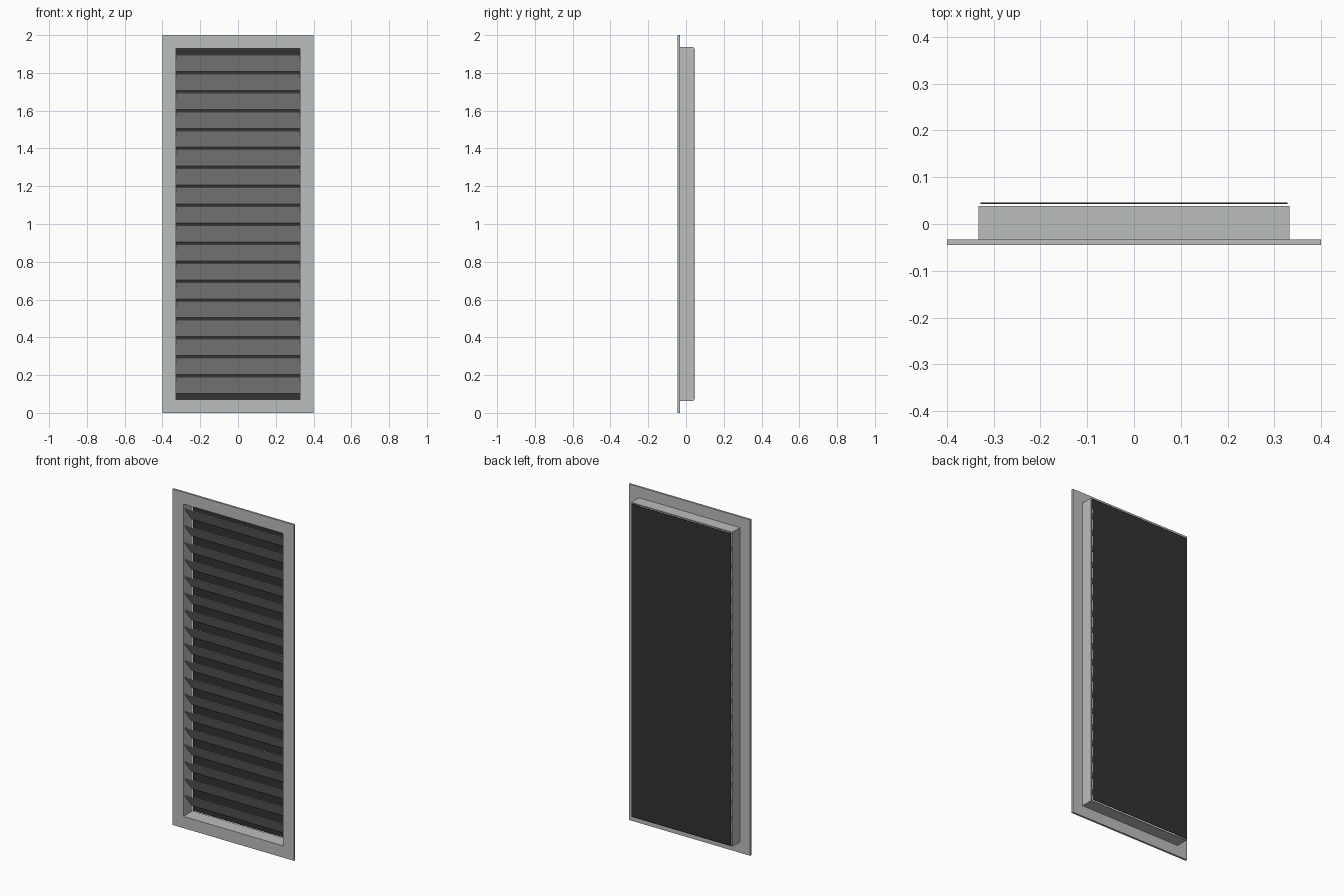
import bpy, bmesh
from math import radians
from mathutils import Matrix, Vector

cube = bpy.data.objects.get("Cube")
if cube:
    bpy.data.objects.remove(cube, do_unlink=True)


def make_material(name, color):
    mat = bpy.data.materials.new(name)
    mat.use_nodes = True
    mat.diffuse_color = color
    bsdf = next(n for n in mat.node_tree.nodes if n.type == 'BSDF_PRINCIPLED')
    bsdf.inputs["Base Color"].default_value = color
    return mat


metal = make_material("light grey metal", (0.5, 0.52, 0.51, 1))
mesh_dark = make_material("dark screen", (0.032, 0.032, 0.032, 1))


def add_object(name, bm, mat):
    bmesh.ops.recalc_face_normals(bm, faces=bm.faces)
    mesh = bpy.data.meshes.new(name)
    bm.to_mesh(mesh)
    bm.free()
    mesh.materials.append(mat)
    obj = bpy.data.objects.new(name, mesh)
    bpy.context.collection.objects.link(obj)
    return obj


def add_box(name, size, center, mat, tilt=0):
    bm = bmesh.new()
    bmesh.ops.create_cube(bm, size=1)
    bmesh.ops.scale(bm, vec=Vector(size), verts=bm.verts)
    bmesh.ops.rotate(bm, matrix=Matrix.Rotation(tilt, 3, 'X'), verts=bm.verts)
    bmesh.ops.translate(bm, vec=Vector(center), verts=bm.verts)
    return add_object(name, bm, mat)


def add_ring(name, outer, inner, front, back, mat):
    """Rectangular tube around the centre; outer and inner are half (width, height)."""
    bm = bmesh.new()
    loops = []
    for (w, h), y in ((outer, front), (inner, front), (inner, back), (outer, back)):
        corners = ((-w, -h), (w, -h), (w, h), (-w, h))
        loops.append([bm.verts.new((x, y, MID + z)) for x, z in corners])
    for i in range(4):
        a, b = loops[i], loops[(i + 1) % 4]
        for j in range(4):
            k = (j + 1) % 4
            bm.faces.new((a[j], a[k], b[k], b[j]))
    return add_object(name, bm, mat)


MID = 1.0

# Front flange and the sleeve that goes into the wall
add_ring("front_flange", (0.4, 1.0), (0.328, 0.93), -0.045, -0.033, metal)
add_ring("wall_sleeve", (0.333, 0.936), (0.328, 0.93), -0.033, 0.039, metal)

# Slats, high at the front and low at the back
SLATS, PITCH = 18, 0.1003
for i in range(SLATS):
    z = MID + (i - (SLATS - 1) / 2) * PITCH
    add_box(f"slat_{i + 1}", (0.656, 0.004, 0.112), (0, 0.002, z), metal, radians(39))

# Screen behind the sleeve
add_box("back_screen", (0.656, 0.003, 1.86), (0, 0.0445, MID), mesh_dark)
